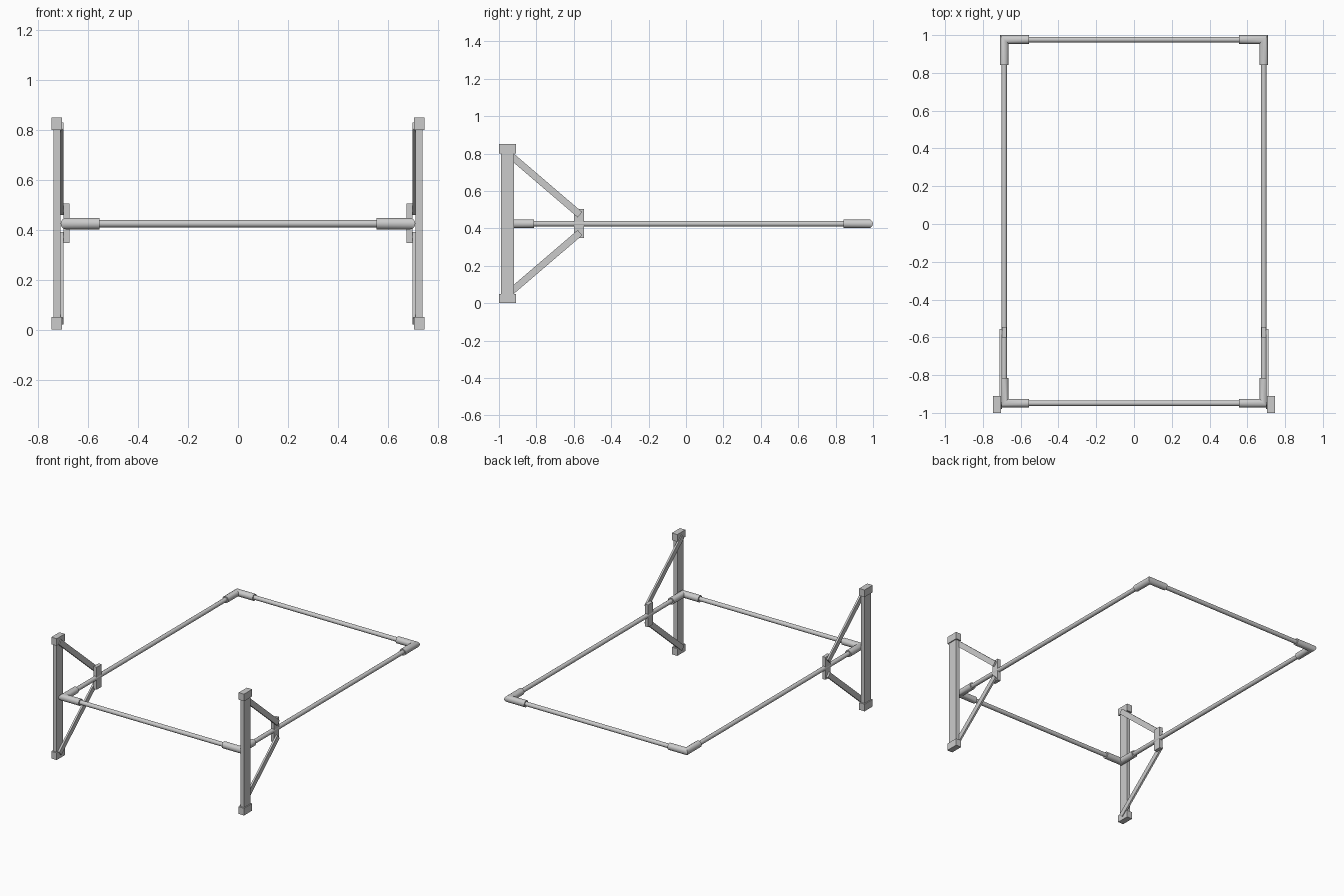
import bpy, bmesh, math
from mathutils import Vector, Matrix

cube = bpy.data.objects.get("Cube")
if cube:
    bpy.data.objects.remove(cube, do_unlink=True)

GREY = (0.6, 0.6, 0.6, 1.0)
metal = bpy.data.materials.new("grey metal")
metal.use_nodes = True
metal.diffuse_color = GREY
metal.node_tree.nodes["Principled BSDF"].inputs["Base Color"].default_value = GREY

MID = 0.425                    # height of the frame and mirror plane of the braces
SIDE, BACK, FRONT = 0.687, 0.976, -0.949


def finish(bm, name, smooth=False):
    bmesh.ops.recalc_face_normals(bm, faces=bm.faces)
    mesh = bpy.data.meshes.new(name)
    bm.to_mesh(mesh)
    bm.free()
    mesh.materials.append(metal)
    obj = bpy.data.objects.new(name, mesh)
    bpy.context.collection.objects.link(obj)
    if smooth:
        bpy.ops.object.select_all(action='DESELECT')
        obj.select_set(True)
        bpy.context.view_layer.objects.active = obj
        bpy.ops.object.shade_smooth_by_angle(angle=math.radians(35))
    return obj


def box(name, lo, hi):
    lo, hi = Vector(lo), Vector(hi)
    bm = bmesh.new()
    m = Matrix.Translation((lo + hi) / 2) @ Matrix.Diagonal((*(hi - lo), 1))
    bmesh.ops.create_cube(bm, size=1, matrix=m)
    return finish(bm, name)


def tube(name, points, radius, sides=16):
    """Round bar along a flat path, with mitred corners."""
    pts = [Vector(p) for p in points]
    bm = bmesh.new()
    rings = []
    for i, p in enumerate(pts):
        a = (p - pts[i - 1]).normalized() if i else (pts[1] - p).normalized()
        b = (pts[i + 1] - p).normalized() if i + 1 < len(pts) else a
        tangent = (a + b).normalized()
        side = tangent.cross(Vector((0, 0, 1))) / tangent.dot(a)
        ring = []
        for k in range(sides):
            t = 2 * math.pi * k / sides
            ring.append(bm.verts.new(p + radius * (side * math.cos(t) + Vector((0, 0, math.sin(t))))))
        rings.append(ring)
    for r, s in zip(rings, rings[1:]):
        for k in range(sides):
            j = (k + 1) % sides
            bm.faces.new((r[k], r[j], s[j], s[k]))
    bm.faces.new(rings[0])
    bm.faces.new(rings[-1])
    return finish(bm, name, True)


def brace(name, x, start, end, width, thick):
    """Flat bar in the y-z plane."""
    a, b = Vector((x, *start)), Vector((x, *end))
    d = b - a
    m = (Matrix.Translation((a + b) / 2)
         @ Matrix.Rotation(math.atan2(d.z, d.y), 4, 'X')
         @ Matrix.Diagonal((thick, d.length, width, 1)))
    bm = bmesh.new()
    bmesh.ops.create_cube(bm, size=1, matrix=m)
    return finish(bm, name)


# Rods across the front and back
for end, y in (("front", FRONT), ("back", BACK)):
    tube(end + "_rod", [(-SIDE, y, MID), (SIDE, y, MID)], 0.015)

for side, s in (("left", 1), ("right", -1)):
    # Side rod and mitred corner sleeves
    tube(side + "_rod", [(s * SIDE, FRONT, MID), (s * SIDE, BACK, MID)], 0.015)
    for end, y, dy in (("front", FRONT, 0.135), ("back", BACK, -0.135)):
        tube(f"{end}_{side}_elbow",
             [(s * 0.555, y, MID), (s * SIDE, y, MID), (s * SIDE, y + dy, MID)], 0.0235)

    # Upright post with a cap at each end
    def side_box(name, x0, x1, y0, y1, z0, z1):
        lo, hi = sorted((s * x0, s * x1))
        box(f"{side}_{name}", (lo, y0, z0), (hi, y1, z1))

    side_box("post", 0.712, 0.74, -0.99, -0.92, 0.02, 0.83)
    side_box("bottom_cap", 0.705, 0.747, -1.0, -0.91, 0.0, 0.05)
    side_box("top_cap", 0.705, 0.747, -1.0, -0.91, 0.80, 0.85)

    # Bracket on the side rod and the two diagonal braces
    side_box("bracket", 0.675, 0.70, -0.60, -0.545, 0.348, 0.505)
    for level, up in (("upper", 1), ("lower", -1)):
        brace(f"{side}_{level}_brace", s * 0.706,
              (-0.968, MID + up * 0.391), (-0.567, MID + up * 0.048), 0.037, 0.013)
